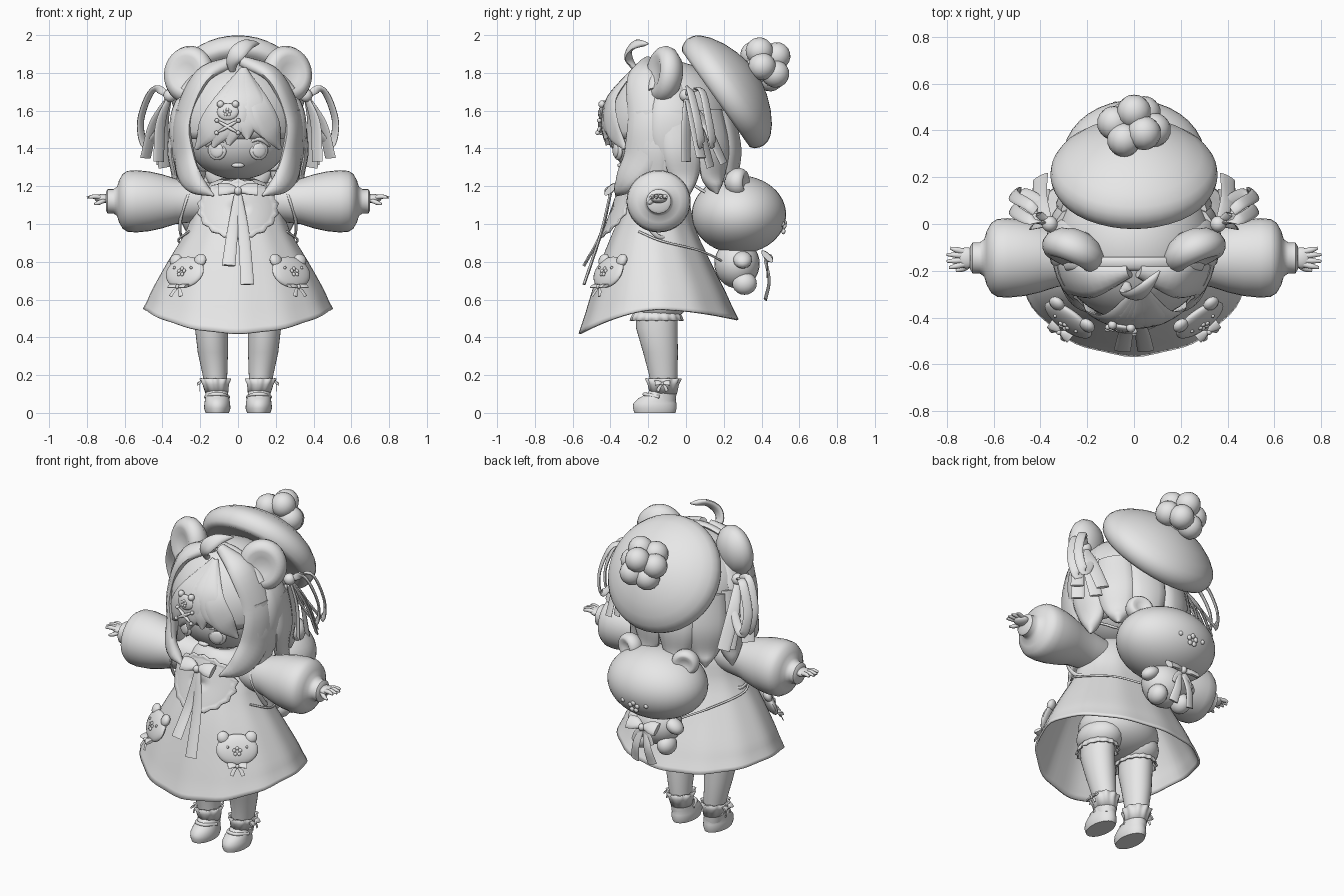
import bpy, bmesh, math
from mathutils import Matrix, Vector

cube = bpy.data.objects.get("Cube")
if cube:
    bpy.data.objects.remove(cube, do_unlink=True)

clay = bpy.data.materials.new("light_grey_clay")
clay.use_nodes = True
clay.diffuse_color = (.8, .8, .8, 1)
clay.node_tree.nodes["Principled BSDF"].inputs["Base Color"].default_value = (.8, .8, .8, 1)
TAU = math.tau


# Every piece is a (points, faces) pair; part() joins pieces into a smooth object with sharp creases
def part(name, pieces, mirror=False, shell=0):
    for side in ((1, -1) if mirror else (1,)):
        label = name if not mirror else ("left_" if side > 0 else "right_") + name
        points, faces = [], []
        for pts, fcs in pieces:
            base = len(points)
            points += [(p[0] * side, p[1], p[2]) for p in pts]
            faces += [[i + base for i in f] for f in fcs]
        mesh = bpy.data.meshes.new(label)
        mesh.from_pydata(points, [], faces)
        bm = bmesh.new()
        bm.from_mesh(mesh)
        bmesh.ops.remove_doubles(bm, verts=bm.verts, dist=.0001)
        bmesh.ops.recalc_face_normals(bm, faces=bm.faces)
        for f in bm.faces:
            f.smooth = True
        for e in bm.edges:
            e.smooth = e.calc_face_angle(0) < math.radians(50)
        bm.to_mesh(mesh)
        bm.free()
        mesh.materials.append(clay)
        obj = bpy.data.objects.new(label, mesh)
        bpy.context.collection.objects.link(obj)
        if shell:
            solid = obj.modifiers.new("thickness", 'SOLIDIFY')
            solid.thickness = shell


def place(loc, yaw=0, tilt=0, roll=0):
    turn = [Matrix.Rotation(math.radians(a), 4, ax) for a, ax in ((yaw, 'Z'), (tilt, 'X'), (roll, 'Y'))]
    return Matrix.Translation(loc) @ turn[0] @ turn[1] @ turn[2]


def move(piece, matrix):
    return [matrix @ Vector(p) for p in piece[0]], piece[1]


def ball(loc, size, seg=24, **turn):
    size = (size,) * 3 if isinstance(size, float) else size
    bm = bmesh.new()
    bmesh.ops.create_uvsphere(bm, u_segments=seg, v_segments=seg * 2 // 3, radius=1,
                              matrix=place(loc, **turn) @ Matrix.Diagonal((*size, 1)))
    piece = [v.co.copy() for v in bm.verts], [[v.index for v in f.verts] for f in bm.faces]
    bm.free()
    return piece


def skin(rings, caps=True):
    n = len(rings[0])
    faces = [[r * n + i, r * n + (i + 1) % n, (r + 1) * n + (i + 1) % n, (r + 1) * n + i]
             for r in range(len(rings) - 1) for i in range(n)]
    if caps:
        faces += [list(range(n)), list(range(len(rings) * n - n, len(rings) * n))]
    return [Vector(p) for ring in rings for p in ring], faces


# Turned shape: each row is height, x radius, y radius, x centre, y centre
def lathe(rows, caps=True, n=32, wave=0, count=12):
    rings = []
    for k, (z, rx, ry, cx, cy) in enumerate(rows):
        w = wave * k / (len(rows) - 1)
        rings.append([(cx + (rx + w * math.cos(count * a)) * math.sin(a),
                       cy - (ry + w * math.cos(count * a)) * math.cos(a), z)
                      for a in (TAU * i / n for i in range(n))])
    return skin(rings, caps)


# Smooth curve through the given points
def spline(path, steps=6):
    knots = [Vector(p) for p in path]
    knots = [2 * knots[0] - knots[1]] + knots + [2 * knots[-1] - knots[-2]]
    line = []
    for a, b, c, d in zip(knots, knots[1:], knots[2:], knots[3:]):
        for s in range(steps):
            t = s / steps
            line.append(.5 * (2 * b + (c - a) * t + (2 * a - 5 * b + 4 * c - d) * t ** 2
                              + (3 * b - a - 3 * c + d) * t ** 3))
    return line + [knots[-2]]


# Tapered band along a smooth path of (x, y, z, half width), facing away from centre
def sweep(path, thick=.02, centre=(0, -.1, 1.5), n=12):
    line = spline(path)
    rings = []
    for i, p in enumerate(line):
        here = p.to_3d()
        along = (line[min(i + 1, len(line) - 1)].to_3d() - line[max(i - 1, 0)].to_3d()).normalized()
        out = here - Vector(centre)
        out.z = max(out.z, 0)
        side = along.cross(out).normalized()
        out = side.cross(along)
        w = max(p.w, .002)
        rings.append([here + side * w * math.cos(TAU * k / n) + out * min(w, thick) * math.sin(TAU * k / n)
                      for k in range(n)])
    return skin(rings)


def bow(size, tails=True):
    pieces = [ball((0, -.1 * size, 0), (.2 * size, .2 * size, .22 * size), 12)]
    for s in (-1, 1):
        pieces.append(sweep([(0, 0, 0, .12 * size), (s * .5 * size, 0, .1 * size, .38 * size),
                             (s * size, 0, .08 * size, .42 * size)], .16 * size, (0, 1, -1)))
        if tails:
            pieces.append(sweep([(0, 0, 0, .1 * size), (s * .4 * size, 0, -.5 * size, .2 * size),
                                 (s * .6 * size, 0, -size, .2 * size)], .05 * size, (0, 1, 0)))
    return pieces


def flower(r):
    return [ball((r * math.sin(TAU * k / 5), 0, r * math.cos(TAU * k / 5)), (.6 * r, .4 * r, .6 * r), 10)
            for k in range(5)]


# Head: face, eyes, mouth
part("face", [ball((0, -.15, 1.46), (.27, .25, .225), 32)])
part("neck", [lathe([(1.15, .07, .07, 0, -.14), (1.3, .06, .06, 0, -.14)])])
part("eye", [ball((.11, -.36, 1.39), (.052, .018, .052), yaw=20),
             ball((.113, -.372, 1.39), (.037, .012, .038), yaw=20),
             sweep([(.05, -.38, 1.425, .004), (.11, -.382, 1.45, .012), (.17, -.345, 1.41, .004)], .01)], True)
part("mouth", [ball((0, -.342, 1.31), (.035, .022, .014), 14)])


# Hair cap with a face opening, then locks
def head_y(x, z, grow):
    return -.1 - (.33 + grow) * math.sqrt(max(.02, 1 - (x / .34) ** 2 - ((z - 1.53) / .34) ** 2))


pts, fcs = ball((0, -.09, 1.53), (.335, .325, .335), 40)
keep = []
for f in fcs:
    mid = sum((pts[i] for i in f), Vector()) / len(f)
    if mid.z > 1.27 and not (mid.y < -.15 and mid.z < 1.46 and abs(mid.x) < .28):
        keep.append(f)
part("hair_cap", [(pts, keep)], shell=.015)
for k, (x, z) in enumerate([(-.22, 1.4), (-.13, 1.41), (-.05, 1.42), (.05, 1.45), (.14, 1.46), (.22, 1.4)]):
    path = [(.03 + (x - .03) * t, head_y(.03 + (x - .03) * t, 1.82 + (z - 1.82) * t, .006),
             1.82 + (z - 1.82) * t, w) for t, w in ((0, .02), (.4, .06), (.75, .065), (1, .012))]
    part(f"bang_{k}", [sweep(path, .012)])
part("front_lock", [sweep([(.02, -.2, 1.86, .03), (.19, -.24, 1.78, .08), (.29, -.215, 1.56, .1),
                           (.285, -.24, 1.36, .1), (.24, -.32, 1.23, .07), (.13, -.37, 1.15, .005)], .035)], True)
part("side_lock", [sweep([(.2, -.1, 1.8, .06), (.32, -.08, 1.6, .1), (.325, -.08, 1.4, .1),
                          (.27, -.16, 1.2, .01)], .03)], True)
for k in range(4):
    a = math.radians(18 + 32 * k)
    sx, sy = math.sin(a), math.cos(a)
    part(f"back_lock_{k}", [sweep([(.31 * sx, -.08 + .3 * sy, 1.6, .1), (.33 * sx, -.06 + .32 * sy, 1.4, .11),
                                   (.31 * sx, -.05 + .3 * sy, 1.25, .08),
                                   (.33 * sx, -.04 + .32 * sy, 1.13 + .03 * (k % 2), .005)], .04)], True)
part("top_curl", [sweep([(-.03, -.25, 1.8, .012), (-.03, -.295, 1.86, .035), (0, -.305, 1.91, .045),
                         (.05, -.27, 1.95, .035), (.11, -.2, 1.955, .004)], .016, (0, -.1, 1.8))])

# Headband with round ears
part("headband", [sweep([(.345 * math.sin(a / 10), -.17, 1.53 + .335 * math.cos(a / 10), .03)
                         for a in range(-10, 11, 2)], .015)])
ear = [(-.085, .01), (-.08, .05), (-.06, .095), (-.02, .132), (.015, .14), (.045, .13), (.065, .108), (.068, .085),
       (.055, .05), (.05, .01)]
part("headband_ear", [move(lathe([(z, r, r * 1.09, 0, 0) for z, r in ear]),
                           place((.255, -.11, 1.79), 23, 82))], True)

# Hair clip: bear badge over crossed bones
clip = [ball((0, 0, .06), (.058, .016, .045), 16), ball((.04, 0, .1), .02, 10), ball((-.04, 0, .1), .02, 10)]
clip += [move(p, place((0, -.014, .055))) for p in flower(.015)]
for s in (-1, 1):
    clip += [ball((0, 0, -.02), (.065, .01, .01), 12, roll=30 * s),
             ball((.058, 0, -.02 - .033 * s), .012, 10), ball((-.058, 0, -.02 + .033 * s), .012, 10)]
part("hair_clip", [move(p, place((-.055, -.452, 1.535), -9, -8)) for p in clip])

# Side hair ribbons
knot = (.36, 0, 1.68)
part("hair_ribbon", [ball(knot, .035, 14)]
     + [sweep([(*knot, .015), (.45, .02 + d, 1.71, .025), (.515, .06 + d, 1.55, .027), (.49, .08 + d, 1.42, .027),
               (.41, .04 + d, 1.52, .022), (*knot, .01)], .008, (0, -.35, 1.5)) for d in (0, .06)]
     + [sweep([(*knot, .015), ((.36 + x) / 2 + .02, y / 2, 1.53, .035), (x, y, z, .038)], .008, (.1, -.35, 1.5))
        for x, y, z in ((.49, .08, 1.35), (.42, .0, 1.33), (.4, .2, 1.32), (.39, .13, 1.3))], True)

# Beret and pompom share one tilted frame
tilt = place((0, .17, 1.67), 0, -54.7)
hat = [(.02, .05), (-.01, .29), (-.015, .32), (.0, .34), (.025, .353), (.05, .358), (.08, .353), (.11, .335), (.15, .29),
       (.19, .22), (.22, .14), (.235, .07), (.24, .01)]
part("beret", [move(lathe([(z, r, r * .97, 0, 0) for z, r in hat], n=40), tilt)])
puffs = [(.085 * math.cos(TAU * k / 6), .085 * math.sin(TAU * k / 6), .285 + .035 * (k % 2)) for k in range(6)]
part("pompom", [move(ball(p, .073, 14), tilt) for p in puffs + [(0, 0, .38), (0, 0, .26)]])

# Dress: bell profile, then the hem dips at front and back
rows = [(1.24, .09, .08, 0, -.15), (1.2, .17, .13, 0, -.15), (1.1, .23, .17, 0, -.15), (.97, .27, .215, 0, -.165),
        (.8, .37, .29, 0, -.16), (.66, .448, .36, 0, -.15), (.6, .475, .39, 0, -.147), (.55, .5, .42, 0, -.145)]
line = [tuple(p) for p in zip(*[[v.x for v in spline([(r[j], 0, 0) for r in rows], 3)] for j in range(5)])]
pts, fcs = lathe(line, False, 72, .004, 12)
for p in pts:
    c = (-.145 - p.y) / .425
    p.z -= max(0, min(1, (.85 - p.z) / .3)) * (.13 if c > 0 else .055) * abs(c) ** 1.7
part("dress", [(pts, fcs)], shell=.012)

# Frilled bib, neck bow and long tails
rings = []
for r in (.01, .08, .14, .17, .185, .21):
    ring = []
    for a in (TAU * k / 72 for k in range(72)):
        q = r + (.007 * math.cos(18 * a) if r > .18 else 0)
        x, z = q * math.sin(a), q * .75 * math.cos(a)
        ring.append((x, -.385 + 2 * x * x + .35 * z - (.012 if r > .2 else 0), 1.08 + z))
    rings.append(ring)
part("bib", [skin(rings, False)], shell=.012)
part("neck_bow", [move(p, place((0, -.4, 1.175))) for p in bow(.105, False)])
part("neck_bow_tails", [sweep([(0, -.4, 1.16, .02), (s * .03, -.45, .95, .03), (s * .05, -.54, z, .036)], .008, (0, 0, 1))
                        for s, z in ((1, .68), (-1, .78))])

# Bear pockets
pocket = [ball((0, 0, .015), (.12, .03, .09))]
for s in (-1, 1):
    pocket += [ball((s * .08, 0, .085), (.036, .024, .036), 14), ball((s * .055, -.028, .03), .008, 8)]
pocket += [move(p, place((0, -.032, .005))) for p in flower(.018)]
pocket += [move(p, place((0, -.025, -.08))) for p in bow(.055)]
part("bear_pocket", [move(p, place((.285, -.415, .73), 36, -24)) for p in pocket], True)

# Sleeves turned along x, and hands
arm = [(.14, .1), (.25, .115), (.33, .124), (.4, .147), (.47, .163), (.54, .17), (.585, .166), (.61, .15), (.63, .115),
       (.64, .08), (.66, .066), (.69, .066), (.7, .05)]
part("sleeve", [move(lathe([(z, r * .97, r, 0, 0) for z, r in arm]), place((0, -.145, 1.12), roll=90))], True)
fingers = [sweep([(.72, -.145 + y * .7, 1.14, .014), (.76, -.145 + y, 1.145, .012), (tip, -.145 + y * 1.2, 1.14, .006)],
                 .012, (.7, -.14, 0)) for y, tip in ((-.035, .79), (-.012, .8), (.012, .8), (.035, .785))]
thumb = sweep([(.7, -.17, 1.13, .014), (.73, -.19, 1.115, .013), (.76, -.2, 1.105, .006)], .012, (.7, -.14, 0))
part("hand", [ball((.715, -.145, 1.135), (.045, .045, .024)), thumb] + fingers, True)

# Bloomers, legs, frills, shoes
part("bloomers", [ball((0, -.14, .65), (.25, .2, .14)), ball((.13, -.145, .58), (.125, .15, .1)),
                  ball((-.13, -.145, .58), (.125, .15, .1))])
part("thigh_frill", [lathe([(.54, .09, .115, .14, -.155), (.515, .105, .13, .14, -.155), (.49, .112, .138, .14, -.155)],
                           False, 64, .006, 16)], True, .008)
part("leg", [lathe([(.56, .088, .112, .14, -.155), (.45, .088, .11, .14, -.155), (.32, .08, .092, .133, -.135),
                    (.2, .065, .075, .122, -.12), (.06, .055, .065, .112, -.12)])], True)
part("sock_frill", [lathe([(.1, .06, .072, .112, -.12), (.15, .07, .08, .118, -.12), (.18, .082, .092, .12, -.12)],
                          False, 64, .006, 10)], True, .008)
part("shoe", [lathe([(0, .062, .108, .11, -.165), (.025, .07, .116, .11, -.165), (.05, .068, .114, .11, -.165),
                     (.075, .064, .1, .11, -.155), (.1, .06, .08, .112, -.13), (.125, .058, .068, .113, -.12)]),
              sweep([(.05, -.14, .085, .01), (.08, -.212, .098, .01), (.14, -.212, .098, .01), (.172, -.14, .085, .01)],
                    .008, (.11, -.12, 0))], True)
part("ankle_bow", [move(p, place((.205, -.125, .155), 90)) for p in bow(.04)], True)

# Bear backpack
part("backpack_head", [ball((0, .28, 1.05), (.305, .25, .207), 36)])
part("backpack_ear", [move(lathe([(z * .75, r * .58, r * .55, 0, 0) for z, r in ear]), place((.19, .27, 1.22), 160, 90))], True)
part("backpack_snout", [move(p, place((0, .52, .98), 180, 10)) for p in flower(.025)])
part("backpack_eye", [ball((.08, .51, 1.0), .014, 10)], True)
part("backpack_body", [ball((0, .27, .79), (.14, .12, .13))])
part("backpack_limb", [ball((.085, .31, .685), (.055, .065, .06), 16), ball((.13, .3, .81), (.06, .05, .04), 16, roll=30)], True)
part("backpack_bow", [move(p, place((0, .43, .82), 180)) for p in bow(.1)]
     + [sweep([(s * .01, .42, .81, .015), (s * .04, .44, .7, .025), (s * .06, .42, .6, .03)], .008, (0, 0, 1)) for s in (-1, 1)])
part("backpack_strap", [sweep([(.2, .1, 1.17, .014), (.23, -.08, 1.26, .014), (.27, -.25, 1.15, .014), (.305, -.22, 1.02, .014),
                               (.295, -.14, .93, .012), (.22, -.06, .95, .012)], .007, (.1, -.1, 1)),
                        sweep([(.26, -.25, .96, .006), (.315, -.13, .91, .006), (.22, .07, .86, .006),
                               (.08, .2, .8, .006)], .006, (0, -.1, 1))], True)
